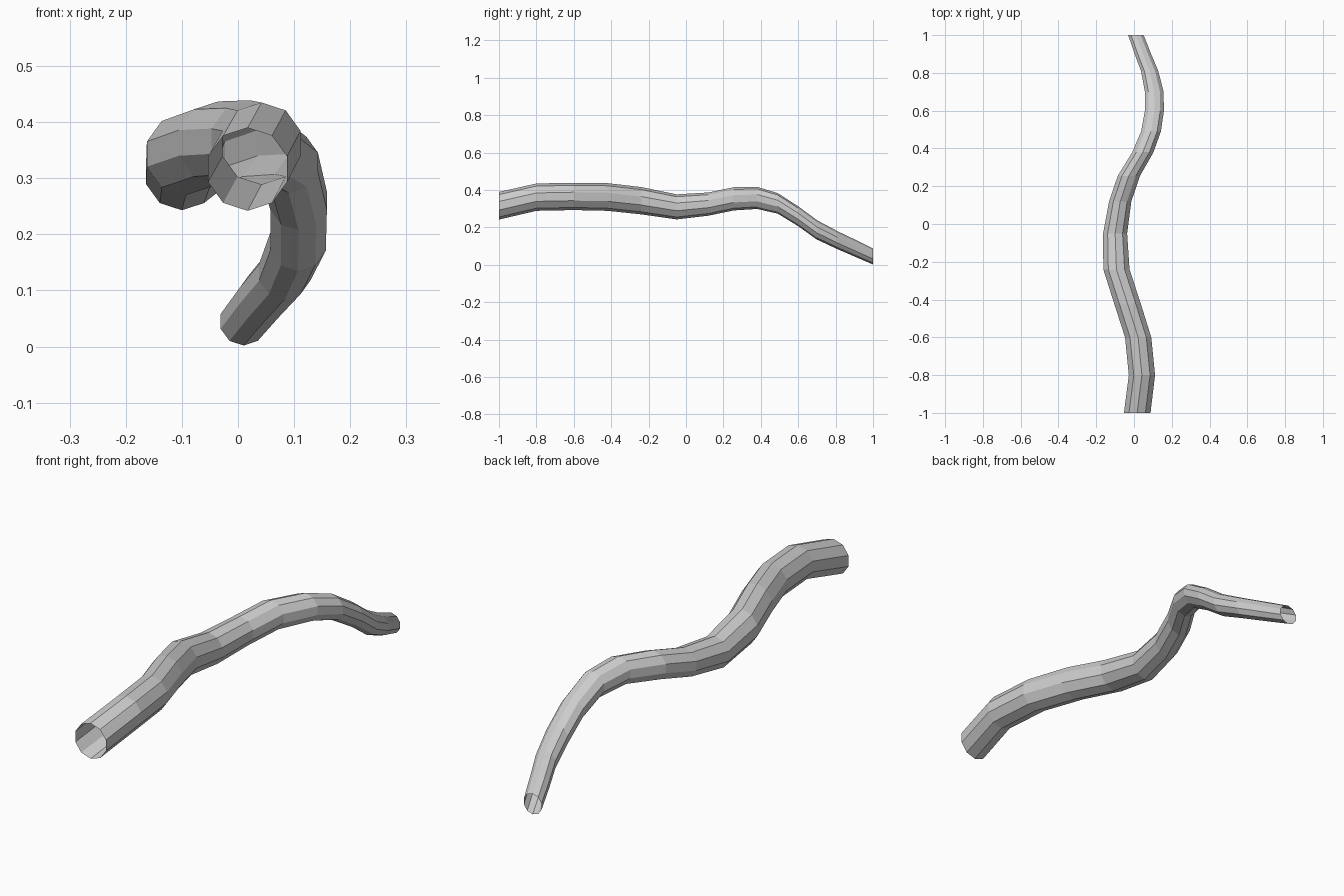
import bpy, bmesh, math

SIDES = 10

# centreline rings from front to back: x, y, z, radius
PATH = [
    (.017, -1.0, .316, .074), (.042, -.8, .362, .073), (.022, -.6, .366, .073),
    (-.035, -.42, .363, .074), (-.093, -.24, .343, .073), (-.100, -.05, .310, .067),
    (-.073, .12, .325, .062), (-.027, .255, .353, .062), (.047, .38, .358, .059),
    (.090, .49, .329, .055), (.108, .60, .260, .053), (.107, .70, .187, .052),
    (.083, .81, .132, .048), (.047, .90, .091, .046), (.010, 1.0, .045, .043),
]

cube = bpy.data.objects.get("Cube")
if cube:
    bpy.data.objects.remove(cube, do_unlink=True)


def make_material(name, color):
    mat = bpy.data.materials.new(name)
    mat.use_nodes = True
    mat.diffuse_color = color
    mat.node_tree.nodes["Principled BSDF"].inputs["Base Color"].default_value = color
    return mat


def add_ring(bm, x, y, z, radius):
    """One upright ring with a corner at the top."""
    angles = [math.tau * i / SIDES for i in range(SIDES)]
    return [bm.verts.new((x + radius * math.sin(a), y, z + radius * math.cos(a)))
            for a in angles]


# open-ended winding tube
bm = bmesh.new()
rings = [add_ring(bm, *point) for point in PATH]
for near, far in zip(rings, rings[1:]):
    for i in range(SIDES):
        j = (i + 1) % SIDES
        bm.faces.new((near[i], far[i], far[j], near[j]))
bm.normal_update()

mesh = bpy.data.meshes.new("winding_tube")
bm.to_mesh(mesh)
bm.free()
mesh.materials.append(make_material("light grey", (.6, .6, .6, 1)))
tube = bpy.data.objects.new("winding_tube", mesh)
bpy.context.collection.objects.link(tube)
